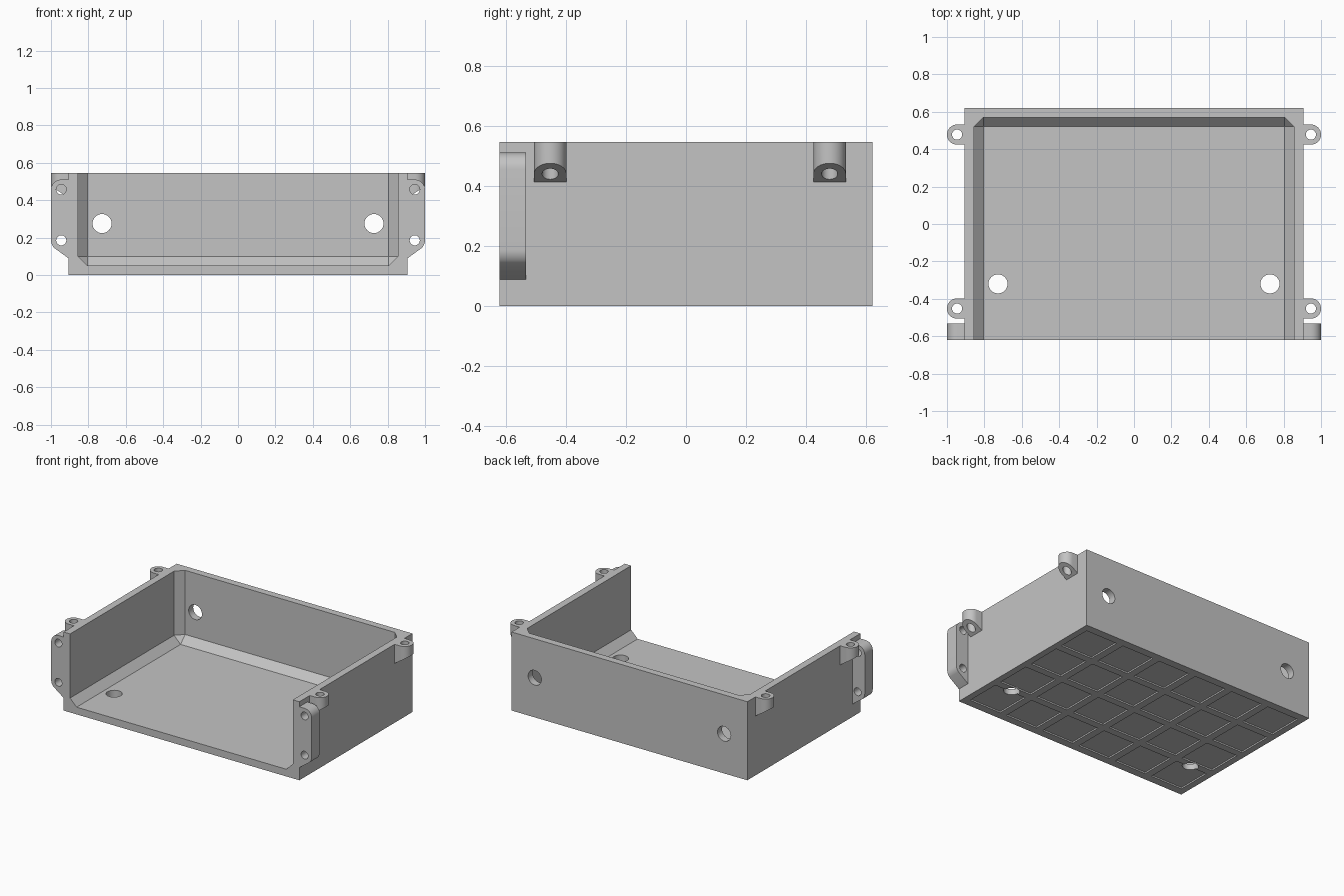
import bpy, bmesh
from math import pi, sin, cos
from mathutils import Matrix, Vector

if "Cube" in bpy.data.objects:
    bpy.data.objects.remove(bpy.data.objects["Cube"], do_unlink=True)

W, D, H = 0.905, 0.62, 0.545      # half width, half depth, height of the box
WALL = 0.05

grey = bpy.data.materials.new("plain grey")
grey.use_nodes = True
grey.diffuse_color = (0.55, 0.55, 0.55, 1)
grey.node_tree.nodes["Principled BSDF"].inputs["Base Color"].default_value = grey.diffuse_color


def make_object(name, bm):
    bmesh.ops.recalc_face_normals(bm, faces=bm.faces)
    mesh = bpy.data.meshes.new(name)
    bm.to_mesh(mesh)
    bm.free()
    mesh.materials.append(grey)
    obj = bpy.data.objects.new(name, mesh)
    bpy.context.collection.objects.link(obj)
    return obj


def add_box(bm, lo, hi):
    lo, hi = Vector(lo), Vector(hi)
    place = Matrix.Translation((lo + hi) / 2) @ Matrix.Diagonal((*(hi - lo), 1))
    return bmesh.ops.create_cube(bm, size=1, matrix=place)["verts"]


def add_rod(bm, centre, radius, length, axis="Z"):
    turn = Matrix.Rotation(pi / 2, 4, "X") if axis == "Y" else Matrix()
    bmesh.ops.create_cone(bm, cap_ends=True, segments=32, radius1=radius, radius2=radius,
                          depth=length, matrix=Matrix.Translation(centre) @ turn)


def prism(name, ring_a, ring_b):
    """Solid between two matching outlines."""
    bm = bmesh.new()
    a = [bm.verts.new(p) for p in ring_a]
    b = [bm.verts.new(p) for p in ring_b]
    bm.faces.new(a)
    bm.faces.new(b)
    for i in range(len(a)):
        j = (i + 1) % len(a)
        bm.faces.new((a[i], a[j], b[j], b[i]))
    return make_object(name, bm)


def arc(cx, cy, r, start, end, steps):
    return [(cx + r * cos(start + (end - start) * i / steps),
             cy + r * sin(start + (end - start) * i / steps)) for i in range(steps + 1)]


def cut(obj, bm):
    """Subtract the cutter mesh and discard it."""
    cutter = make_object("cutter", bm)
    cutter.hide_render = True
    mod = obj.modifiers.new("cut", "BOOLEAN")
    mod.operation, mod.solver, mod.object = "DIFFERENCE", "EXACT", cutter
    bpy.context.view_layer.objects.active = obj
    bpy.ops.object.modifier_apply(modifier=mod.name)
    bpy.data.objects.remove(cutter, do_unlink=True)


def smooth(obj):
    bpy.ops.object.select_all(action="DESELECT")
    obj.select_set(True)
    bpy.context.view_layer.objects.active = obj
    bpy.ops.object.shade_smooth_by_angle(angle=pi / 6)


# Box shell: open at the top and the front
bm = bmesh.new()
add_box(bm, (-W, -D, 0), (W, D, H))
shell = make_object("box_shell", bm)

# Cavity with chamfers along the floor and the back corners
bm = bmesh.new()
add_box(bm, (WALL - W, -D - 0.3, WALL), (W - WALL, D - WALL, H + 0.3))


def inner_edge(e):
    m = (e.verts[0].co + e.verts[1].co) / 2
    floor, back, side = m.z < WALL + 0.01, m.y > D - WALL - 0.01, abs(m.x) > W - WALL - 0.01
    return floor + back + side == 2


bmesh.ops.bevel(bm, geom=[e for e in bm.edges if inner_edge(e)], offset=0.05,
                offset_type="OFFSET", segments=1, affect="EDGES")
cut(shell, bm)

# Shallow square pockets under the floor
PITCH, HALF, DEPTH = 0.295, 0.122, 0.01
bm = bmesh.new()
for col in range(6):
    for row in range(4):
        x, y = (col - 2.5) * PITCH, (row - 1.5) * PITCH
        add_box(bm, (x - HALF, y - HALF, -0.1), (x + HALF, y + HALF, DEPTH))
cut(shell, bm)

# Cable holes through the floor and the back wall
bm = bmesh.new()
for s in (-1, 1):
    add_rod(bm, (s * 0.727, -0.32, 0), 0.051, 0.3)
    add_rod(bm, (s * 0.727, D, 0.275), 0.051, 0.3, "Y")
cut(shell, bm)
smooth(shell)

for s, side in ((1, "left"), (-1, "right")):
    # Lid lugs: rounded tabs with a sloping underside
    for y, end in ((-0.452, "front"), (0.478, "back")):
        r = 0.054
        outline = [(W, y - r)] + arc(1 - r, y, r, -pi / 2, pi / 2, 16) + [(W, y + r)]
        lug = prism(f"{side}_{end}_lid_lug",
                    [(s * px, py, H) for px, py in outline],
                    [(s * px, py, 0.412 + 0.66 * (px - W)) for px, py in outline])
        bm = bmesh.new()
        add_rod(bm, (s * 0.946, y, 0.45), 0.027, 0.4)
        cut(lug, bm)
        smooth(lug)

    # Front flange: upright plate with rounded outer corners
    outline = ([(W, 0.088)] + arc(0.94, 0.187, 0.06, -pi / 4, 0, 6)
               + arc(0.945, 0.455, 0.055, 0, pi / 2, 8) + [(W, 0.51)])
    flange = prism(f"{side}_front_flange",
                   [(s * px, -D, pz) for px, pz in outline],
                   [(s * px, -0.532, pz) for px, pz in outline])
    bm = bmesh.new()
    for z in (0.185, 0.457):
        add_rod(bm, (s * 0.945, -D, z), 0.027, 0.4, "Y")
    cut(flange, bm)
    smooth(flange)
